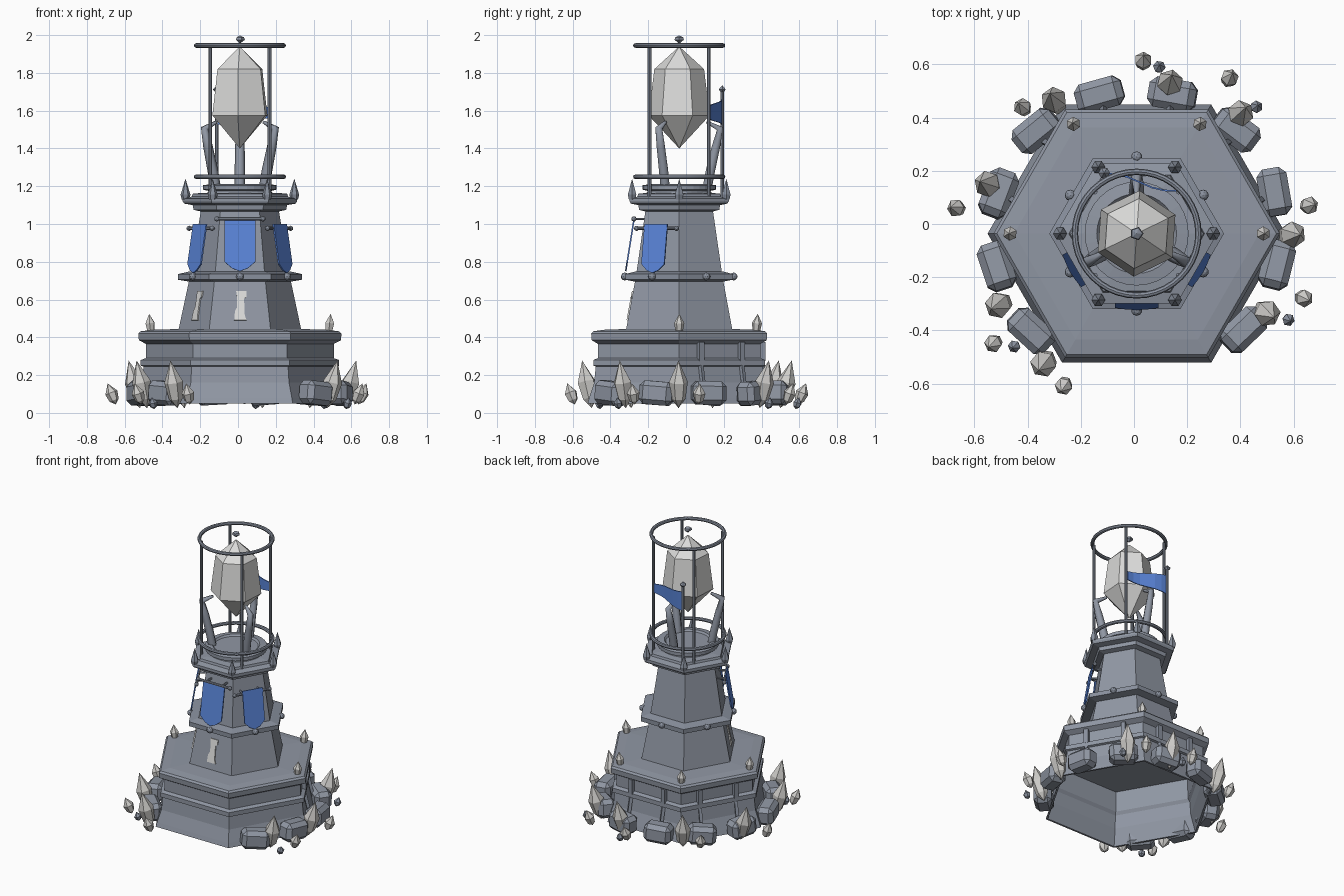
import bpy, bmesh, math, random
from math import sin, cos, radians
from mathutils import Vector, Matrix

random.seed(4)
if "Cube" in bpy.data.objects:
    bpy.data.objects.remove(bpy.data.objects["Cube"])

CX, CY = 0.01, -0.036  # the tower axis


def material(name, rgb):
    m = bpy.data.materials.new(name)
    m.use_nodes = True
    m.diffuse_color = (*rgb, 1)
    m.node_tree.nodes["Principled BSDF"].inputs["Base Color"].default_value = (*rgb, 1)
    return m


STONE = material("stone grey", (0.28, 0.31, 0.37))
METAL = material("metal grey", (0.25, 0.28, 0.34))
PALE = material("pale crystal", (0.72, 0.72, 0.71))
SHARD = material("shard crystal", (0.62, 0.61, 0.59))
BLUE = material("banner blue", (0.10, 0.23, 0.68))


def finish(name, bm, mat):
    bmesh.ops.recalc_face_normals(bm, faces=bm.faces)
    mesh = bpy.data.meshes.new(name)
    bm.to_mesh(mesh)
    bm.free()
    mesh.materials.append(mat)
    ob = bpy.data.objects.new(name, mesh)
    bpy.context.collection.objects.link(ob)
    return ob


def lathe(name, profile, sides, mat, at=(CX, CY, 0), axis=(0, 0, 1), turn=0):
    """Spin (radius, height) points into a closed solid along an axis."""
    bm = bmesh.new()
    m = Matrix.Translation(at) @ Vector((0, 0, 1)).rotation_difference(Vector(axis)).to_matrix().to_4x4()
    rings = []
    for r, z in profile:
        n = sides if r > 0 else 1
        rings.append([bm.verts.new(m @ Vector((r * cos(turn + math.tau * i / sides),
                                               r * sin(turn + math.tau * i / sides), z)))
                      for i in range(n)])
    for a, b in zip(rings, rings[1:]):
        for i in range(sides):
            j = (i + 1) % sides
            quad = [a[i % len(a)], a[j % len(a)], b[j % len(b)], b[i % len(b)]]
            bm.faces.new(list(dict.fromkeys(quad)))
    for ring in (rings[0], rings[-1]):
        if len(ring) > 1:
            bm.faces.new(ring)
    return finish(name, bm, mat)


def rod(name, a, b, r, mat, sides=8):
    a, b = Vector(a), Vector(b)
    return lathe(name, [(r, 0), (r, (b - a).length)], sides, mat, a, (b - a).normalized())


def ball(name, at, r, mat):
    bm = bmesh.new()
    bmesh.ops.create_icosphere(bm, subdivisions=2, radius=r, matrix=Matrix.Translation(at))
    return finish(name, bm, mat)


def polar(angle, r, z, side=0):
    """Point at a compass angle around the tower, shifted sideways along the wall."""
    a = radians(angle)
    return Vector((CX + r * cos(a) - side * sin(a), CY + r * sin(a) + side * cos(a), z))


def plate(name, points, depth, angle, mat):
    bm = bmesh.new()
    bm.faces.new([bm.verts.new(polar(angle, depth(z), z, u)) for u, z in points])
    mod = finish(name, bm, mat).modifiers.new("thickness", "SOLIDIFY")
    mod.thickness, mod.offset = 0.008, 0


def box(name, at, size, angle, mat, bevel=0.0, tilt=0.0):
    bm = bmesh.new()
    m = (Matrix.Translation(at) @ Matrix.Rotation(radians(angle), 4, "Z")
         @ Matrix.Rotation(tilt, 4, "X") @ Matrix.Diagonal((*size, 1)))
    bmesh.ops.create_cube(bm, size=1, matrix=m)
    ob = finish(name, bm, mat)
    if bevel:
        mod = ob.modifiers.new("chamfer", "BEVEL")
        mod.width, mod.segments = bevel, 1


# Stepped hexagonal base, hollow underneath
lathe("base", [(0.48, 0.41), (0.485, 0.27), (0.5, 0.25), (0.508, 0.16), (0.545, 0.05),
               (0.56, 0.05), (0.55, 0.08), (0.52, 0.16), (0.51, 0.245), (0.525, 0.25), (0.525, 0.28),
               (0.497, 0.29), (0.497, 0.365), (0.535, 0.385), (0.538, 0.42), (0.525, 0.432),
               (0.46, 0.44), (0.3, 0.445)], 6, STONE)

# Ribs on the three rear faces of the base
for face in (30, 90, 150):
    for side in (-0.125, 0.125):
        box("base_rib", polar(face, 0.439, 0.325, side), (0.035, 0.03, 0.1), face, METAL)
        rod("skirt_rib", polar(face, 0.485, 0.08, side), polar(face, 0.447, 0.25, side), 0.014, METAL, 4)

# Tapered shaft with its studded band
lathe("shaft", [(0.327, 0.43), (0.265, 0.72), (0.203, 1.09)], 6, STONE)
lathe("shaft_band", [(0.27, 0.695), (0.328, 0.705), (0.328, 0.735), (0.27, 0.748)], 6, METAL)
for k in range(6):
    ball("band_stud", polar(30 + 60 * k, 0.288, 0.722), 0.021, METAL)

# Cornice with corner spikes and round platform
lathe("cornice", [(0.2, 1.065), (0.245, 1.075), (0.25, 1.1), (0.295, 1.108), (0.303, 1.12),
                  (0.303, 1.135), (0.255, 1.145), (0.25, 1.16), (0.2, 1.165)], 6, STONE)
for k in range(6):
    lathe("cornice_spike", [(0.02, 0), (0.026, 0.025), (0, 0.11)], 6, METAL, polar(60 * k, 0.288, 1.13))
lathe("platform", [(0.18, 1.155), (0.165, 1.175), (0.195, 1.182), (0.195, 1.205),
                   (0.15, 1.212), (0.14, 1.2), (0.06, 1.2)], 32, STONE)

# Cage: two hoops and four posts
for name, z in (("lower_hoop", 1.25), ("upper_hoop", 1.945)):
    bpy.ops.mesh.primitive_torus_add(location=(CX, CY, z), major_radius=0.232, minor_radius=0.012,
                                     major_segments=40, minor_segments=8)
    hoop = bpy.context.object
    hoop.name = name
    hoop.data.materials.append(METAL)
    bpy.ops.object.shade_smooth_by_angle()
for k in range(4):
    rod("cage_post", polar(45 + 90 * k, 0.222, 1.14), polar(45 + 90 * k, 0.222, 1.945), 0.01, METAL)

# Claws curling around the crystal
for angle in (90, 210, 330):
    cu = bpy.data.curves.new("claw", "CURVE")
    cu.dimensions, cu.bevel_depth, cu.bevel_resolution = "3D", 0.028, 1
    cu.use_fill_caps = True
    path = [(0.15, 1.2, 1), (0.165, 1.28, 1), (0.195, 1.41, 0.9), (0.216, 1.505, 0.75), (0.145, 1.54, 0.3)]
    sp = cu.splines.new("POLY")
    sp.points.add(len(path) - 1)
    for p, (r, z, width) in zip(sp.points, path):
        p.co = (*polar(angle, r, z), 1)
        p.radius = width
    cu.materials.append(STONE)
    bpy.context.collection.objects.link(bpy.data.objects.new("claw", cu))

# Great crystal and finial
lathe("great_crystal", [(0, 1.4), (0.162, 1.575), (0.132, 1.82), (0, 1.94)], 6, PALE, turn=radians(26))
lathe("top_finial", [(0, 1.955), (0.026, 1.975), (0.022, 1.988), (0, 1.998)], 5, METAL)

# Banners hung from rods on the three front faces
for angle, drop, half in ((-90, 0, 0.082), (-150, 0.05, 0.07), (-30, 0.05, 0.07)):
    outline = [(-1, 1.02), (1, 1.02), (1, 0.8), (0.5, 0.765), (0, 0.75), (-0.5, 0.765), (-1, 0.8)]
    stretch = 1 - drop * 0.8
    plate("banner", [(u * half, (z - 0.75) * stretch + 0.75 - drop * 0.2) for u, z in outline],
          lambda z: 0.24 + 0.16 * (1.02 - z), angle, BLUE)
    ends = [polar(angle, 0.24, 1.027 - drop, s) for s in (-0.122, 0.122)]
    rod("banner_rod", *ends, 0.009, METAL)
    for e in ends:
        ball("banner_rod_knob", e, 0.014, METAL)
    for s in (-0.06, 0.06):
        rod("banner_bracket", polar(angle, 0.17, 1.027 - drop, s), polar(angle, 0.24, 1.027 - drop, s), 0.007, METAL, 6)

# Pale window panels low on the shaft
for angle in (-90, -150):
    shape = [(-0.02, 0.645), (0.036, 0.645), (0.036, 0.615), (0.022, 0.605), (0.026, 0.515), (0.036, 0.49),
             (-0.03, 0.49), (-0.026, 0.54), (-0.014, 0.56), (-0.016, 0.615)]
    plate("window", shape, lambda z: 0.866 * (0.327 - 0.2138 * (z - 0.43)) + 0.003, angle, PALE)

# Flag on a rear pole
pole = Vector((-0.112, 0.192, 0))
rod("flag_pole", pole + Vector((0, 0, 1.13)), pole + Vector((0, 0, 1.7)), 0.01, METAL)
lathe("flag_pole_tip", [(0, 1.69), (0.022, 1.712), (0, 1.735)], 6, METAL, pole)
bm = bmesh.new()
rows = []
for i in range(7):
    t = i / 6
    x, y = pole.x + 0.27 * t, pole.y - 0.065 * t + 0.01 * sin(t * math.tau)
    rows.append([bm.verts.new((x, y, 1.66 - 0.04 * t)), bm.verts.new((x, y, 1.525 + 0.035 * t))])
for a, b in zip(rows, rows[1:]):
    bm.faces.new((a[0], b[0], b[1], a[1]))
finish("flag", bm, BLUE).modifiers.new("thickness", "SOLIDIFY").thickness = 0.006

# Boulders around the sides and back
for k in range(10):
    angle = -42 + 29.4 * k
    box("boulder", polar(angle, 0.54, 0.105), (0.115, 0.18, 0.125), angle + random.uniform(-8, 8),
        STONE, 0.026, random.uniform(-0.12, 0.12))


def shard(name, x, y, z, height, r, mat, lean):
    """Pointed crystal leaning away from the tower, centred on (x, y)."""
    out = Vector((x - CX, y - CY, 0)).normalized() * lean
    axis = (out + Vector((0, 0, 1))).normalized()
    base = Vector((x, y, z)) - out * height * 0.5
    lathe(name, [(0, 0), (r * 0.75, height * 0.2), (r, height * 0.55), (0, height)], 6, mat, base, axis,
          random.random())


# Shards: tall ones between boulders, short outer ones, and dark chips
for x, y in ((0.135, 0.53), (-0.3, 0.465), (-0.55, 0.15), (-0.51, -0.305), (-0.34, -0.525),
             (0.5, -0.335), (0.595, -0.04), (0.4, 0.415)):
    shard("tall_shard", x, y, 0.025, 0.26, 0.05, SHARD, 0.25)
for x, y in ((0.035, 0.615), (0.36, 0.55), (-0.42, 0.44), (-0.67, 0.06), (-0.53, -0.45),
             (-0.265, -0.61), (0.64, -0.28), (0.66, 0.07)):
    shard("short_shard", x, y, 0.045, 0.12, 0.034, SHARD, 0.4)
for x, y in ((0.095, 0.59), (0.46, 0.44), (-0.45, -0.46), (0.58, -0.36)):
    shard("dark_chip", x, y, 0.02, 0.065, 0.024, METAL, 0.3)
for angle in (0, 60, 120, 180):
    shard("base_corner_shard", *polar(angle, 0.475, 0.415), 0.11, 0.027, SHARD, 0.1)
